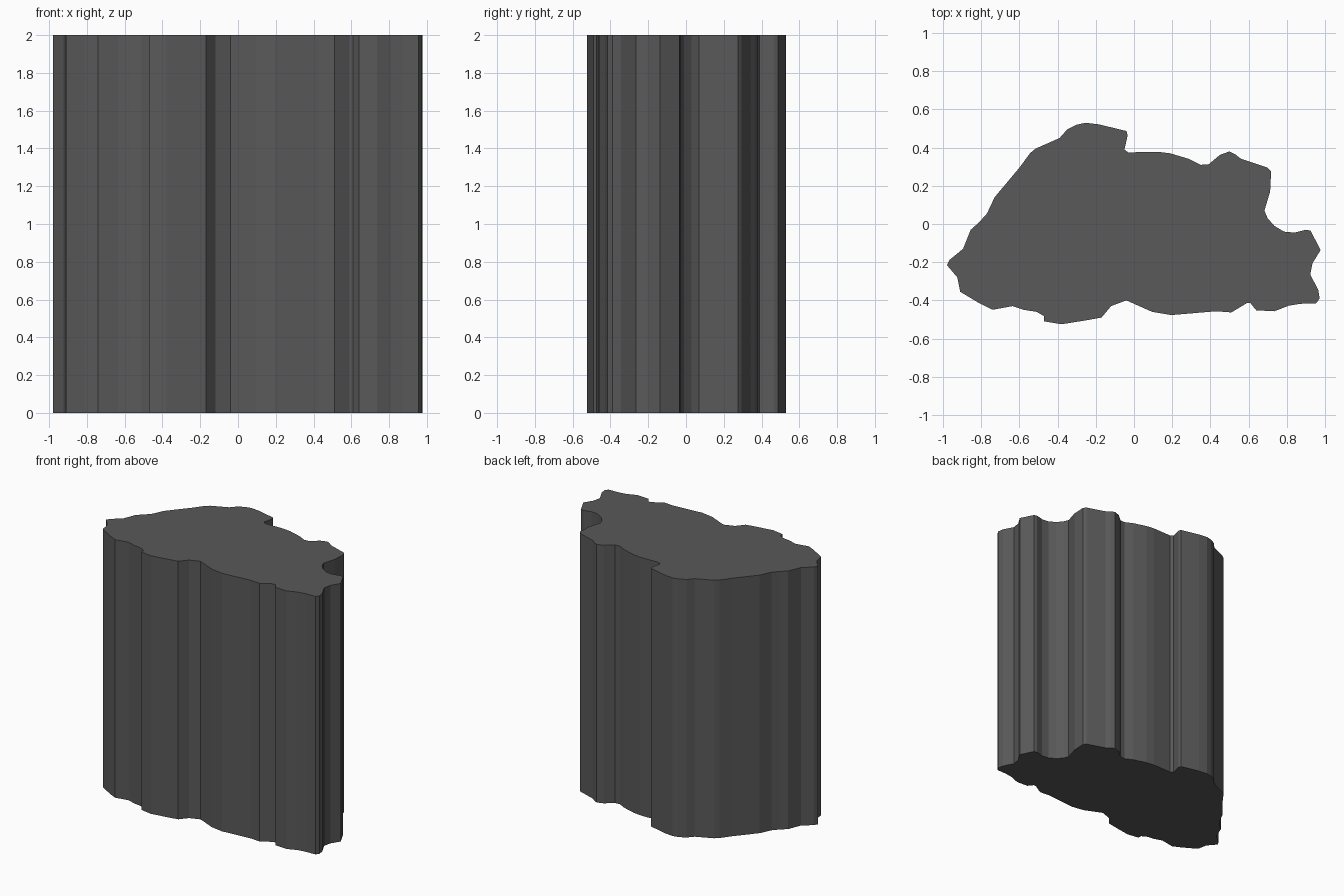
import bpy, bmesh

# Irregular cliff outline seen from above, clockwise from the left tip
OUTLINE = [
    (-.98, -.215), (-.965, -.187), (-.895, -.13), (-.855, -.03), (-.81, .01), (-.77, .055), (-.73, .14),
    (-.6, .295), (-.545, .37), (-.515, .395), (-.39, .45), (-.35, .495), (-.3, .52),
    (-.255, .53), (-.185, .522), (-.04, .487), (-.033, .465), (-.05, .39), (-.03, .375),
    (.125, .378), (.19, .37), (.29, .34), (.35, .31), (.39, .312), (.45, .362),
    (.5, .38), (.53, .365), (.56, .342), (.625, .32), (.7, .295), (.718, .275), (.713, .17), (.683, .07),
    (.7, .03), (.735, -.01), (.785, -.04), (.84, -.045), (.9, -.03), (.925, -.035), (.977, -.137),
    (.935, -.205), (.923, -.265), (.965, -.345), (.972, -.39), (.955, -.415), (.87, -.418),
    (.81, -.428), (.735, -.457), (.64, -.452), (.61, -.415), (.59, -.415), (.51, -.463), (.43, -.457),
    (.195, -.477), (.095, -.46), (-.04, -.4), (-.12, -.43), (-.17, -.49), (-.26, -.506),
    (-.38, -.525), (-.47, -.51), (-.472, -.482), (-.51, -.46), (-.575, -.45), (-.635, -.43),
    (-.74, -.449), (-.81, -.415), (-.91, -.355), (-.925, -.28),
]
HEIGHT = 2.0

# Extrude the outline straight up into a solid column
bm = bmesh.new()
base = bm.faces.new([bm.verts.new((x, y, 0)) for x, y in OUTLINE])
ext = bmesh.ops.extrude_face_region(bm, geom=[base], use_keep_orig=True)
top = [g for g in ext["geom"] if isinstance(g, bmesh.types.BMVert)]
bmesh.ops.translate(bm, verts=top, vec=(0, 0, HEIGHT))
bmesh.ops.recalc_face_normals(bm, faces=bm.faces)

mesh = bpy.data.meshes.new("rock_column")
bm.to_mesh(mesh)
bm.free()
bpy.context.collection.objects.link(bpy.data.objects.new("rock_column", mesh))

# Dark grey stone
stone = bpy.data.materials.new("dark_stone")
stone.diffuse_color = (.1, .1, .1, 1)
mesh.materials.append(stone)
